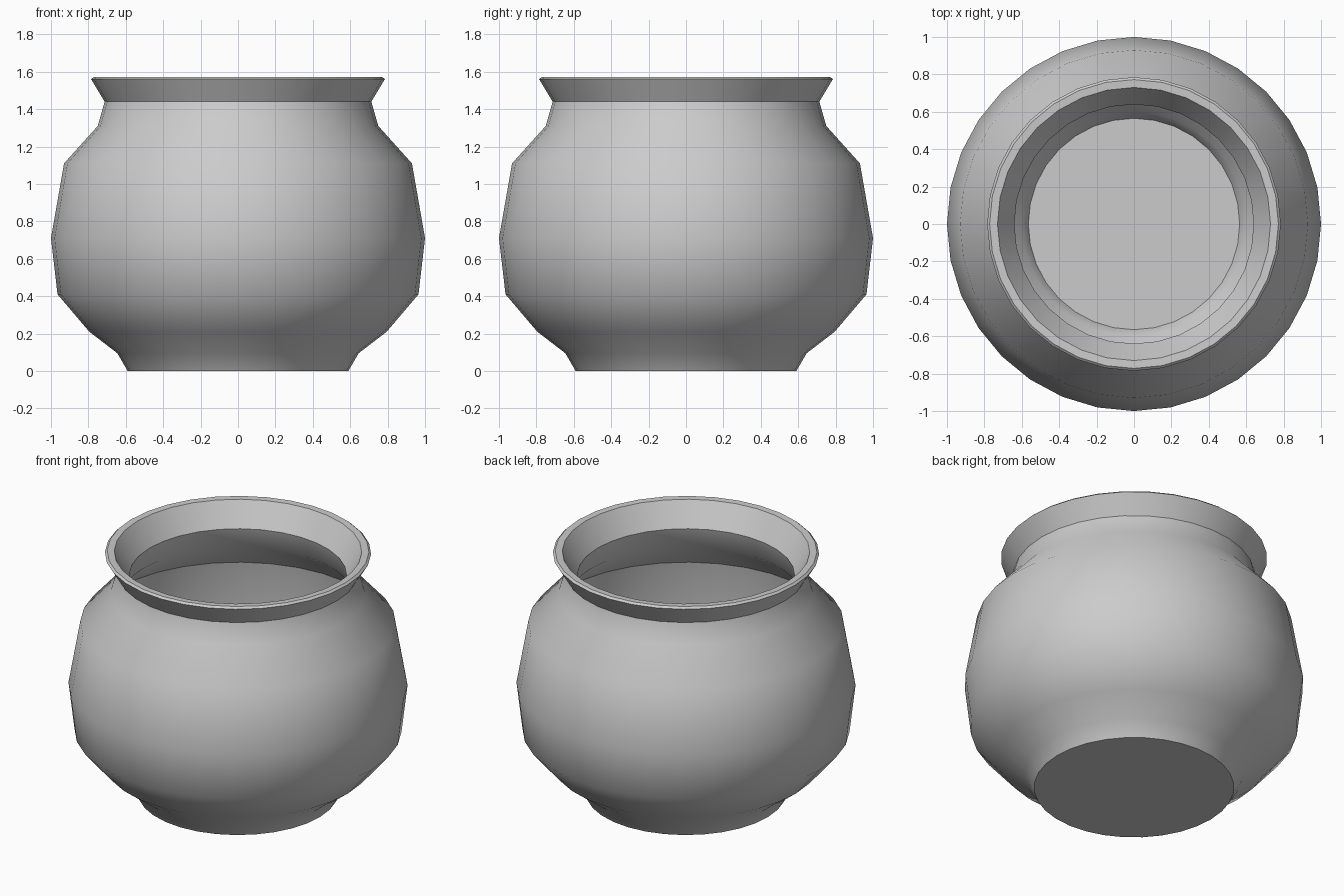
import bpy, bmesh
from math import cos, sin, tau, radians

if "Cube" in bpy.data.objects:
    bpy.data.objects.remove(bpy.data.objects["Cube"])

SIDES = 32


def lathe(name, profile):
    """Spin a (radius, z) profile about z; both ends are closed with discs."""
    bm = bmesh.new()
    rings = [[bm.verts.new((r * cos(tau * i / SIDES), r * sin(tau * i / SIDES), z))
              for i in range(SIDES)] for r, z in profile]
    for a, b in zip(rings, rings[1:]):
        for i in range(SIDES):
            j = (i + 1) % SIDES
            bm.faces.new((a[i], a[j], b[j], b[i]))
    bm.faces.new(rings[0][::-1])
    bm.faces.new(rings[-1])
    mesh = bpy.data.meshes.new(name)
    bm.to_mesh(mesh)
    bm.free()
    obj = bpy.data.objects.new(name, mesh)
    bpy.context.collection.objects.link(obj)
    bpy.ops.object.select_all(action='DESELECT')
    obj.select_set(True)
    bpy.context.view_layer.objects.active = obj
    bpy.ops.object.shade_smooth_by_angle(angle=radians(34))
    return obj


# Outer wall, from the foot up to the flared lip
outer = [(0.59, 0), (0.645, 0.095), (0.795, 0.21), (0.965, 0.41), (1.0, 0.71),
         (0.93, 1.11), (0.75, 1.31), (0.713, 1.44), (0.785, 1.56)]
# Rolled lip
lip = [(0.772, 1.572), (0.73, 1.57)]
# Inner wall, from the lip down to the floor
inner = [(0.64, 1.42), (0.68, 1.28), (0.87, 1.095), (0.93, 0.71), (0.9, 0.44),
         (0.755, 0.275), (0.6, 0.15), (0.565, 0.075)]

lathe("pot", outer + lip + inner)
